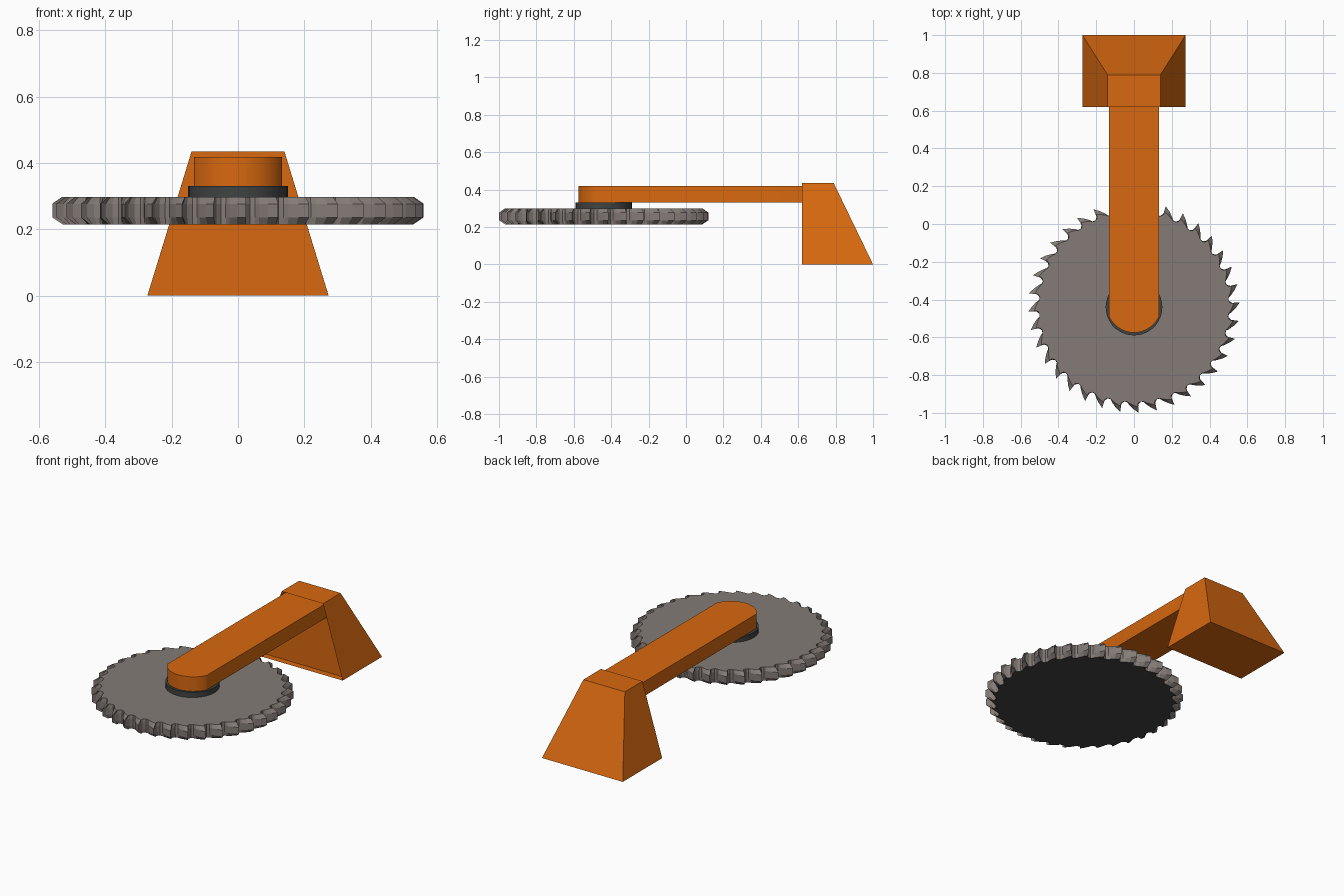
import bpy, bmesh
from math import sin, cos, radians, sqrt

cube = bpy.data.objects.get("Cube")
if cube:
    bpy.data.objects.remove(cube, do_unlink=True)


def material(name, rgb):
    m = bpy.data.materials.new(name)
    m.use_nodes = True
    m.diffuse_color = (*rgb, 1)
    node = next(n for n in m.node_tree.nodes if n.type == 'BSDF_PRINCIPLED')
    node.inputs["Base Color"].default_value = (*rgb, 1)
    return m


orange = material("orange_paint", (0.69, 0.14, 0.005))
steel = material("warm_grey_steel", (0.23, 0.198, 0.182))
dark = material("dark_metal", (0.05, 0.057, 0.053))


def finish(bm, name, mats, smooth=None):
    bmesh.ops.recalc_face_normals(bm, faces=bm.faces)
    mesh = bpy.data.meshes.new(name)
    bm.to_mesh(mesh)
    bm.free()
    for m in mats:
        mesh.materials.append(m)
    ob = bpy.data.objects.new(name, mesh)
    bpy.context.collection.objects.link(ob)
    if smooth:
        bpy.ops.object.select_all(action='DESELECT')
        ob.select_set(True)
        bpy.context.view_layer.objects.active = ob
        bpy.ops.object.shade_smooth_by_angle(angle=radians(smooth))
    return ob


def loft(bm, rings):
    """Skin a stack of closed outlines and cap both ends."""
    loops = [[bm.verts.new(p) for p in ring] for ring in rings]
    for a, b in zip(loops, loops[1:]):
        for i in range(len(a)):
            j = (i + 1) % len(a)
            bm.faces.new((a[i], a[j], b[j], b[i]))
    return bm.faces.new(loops[0][::-1]), bm.faces.new(loops[-1])


AXLE_Y = -0.44

# Saw blade: hooked teeth, chamfered above and below, dark underside
TEETH = 36
TOOTH = [(0, 0.56), (-0.4, 0.537), (0.2, 0.515), (1.6, 0.502),
         (3.3, 0.504), (4.6, 0.518), (7.2, 0.54)]
ROOT = 0.5


def blade_ring(z, reach):
    ring = []
    for k in range(TEETH):
        for offset, r in TOOTH:
            a = radians(2.5 + k * 360 / TEETH + offset)
            rr = ROOT + (r - ROOT) * reach
            ring.append((rr * cos(a), AXLE_Y + rr * sin(a), z))
    return ring


bm = bmesh.new()
under, _ = loft(bm, [blade_ring(0.214, 0.45), blade_ring(0.236, 1),
                     blade_ring(0.277, 1), blade_ring(0.298, 0.5)])
under.material_index = 1
finish(bm, "saw_blade", [steel, dark])

# Hub between blade and arm
bm = bmesh.new()
hub = [[(0.15 * cos(radians(a)), AXLE_Y + 0.15 * sin(radians(a)), z)
        for a in range(0, 360, 10)] for z in (0.296, 0.33)]
loft(bm, hub)
finish(bm, "hub", [dark], 35)

# Arm: straight bar with a shallow rounded nose
HALF, NOSE_R, NOSE_Y = 0.132, 0.145, -0.43
nose = [HALF * sin(radians(a)) for a in range(-90, 91, 10)]
outline = [(x, NOSE_Y - sqrt(NOSE_R ** 2 - x ** 2)) for x in nose]
outline += [(HALF, 0.68), (-HALF, 0.68)]
bm = bmesh.new()
loft(bm, [[(x, y, z) for x, y in outline] for z in (0.33, 0.418)])
finish(bm, "arm", [orange], 30)

# Mount: tapered block with a recessed front panel
bm = bmesh.new()


def mount_ring(half, back, z):
    return [(-half, 0.62, z), (half, 0.62, z), (half, back, z), (-half, back, z)]


loft(bm, [mount_ring(0.273, 1.0, 0), mount_ring(0.14, 0.79, 0.434)])
front = min(bm.faces, key=lambda f: f.calc_center_median().y)
bmesh.ops.inset_region(bm, faces=[front], thickness=0.017)
bmesh.ops.inset_region(bm, faces=[front], thickness=0.0001)
bmesh.ops.translate(bm, verts=front.verts, vec=(0, 0.04, 0))
finish(bm, "mount", [orange])
